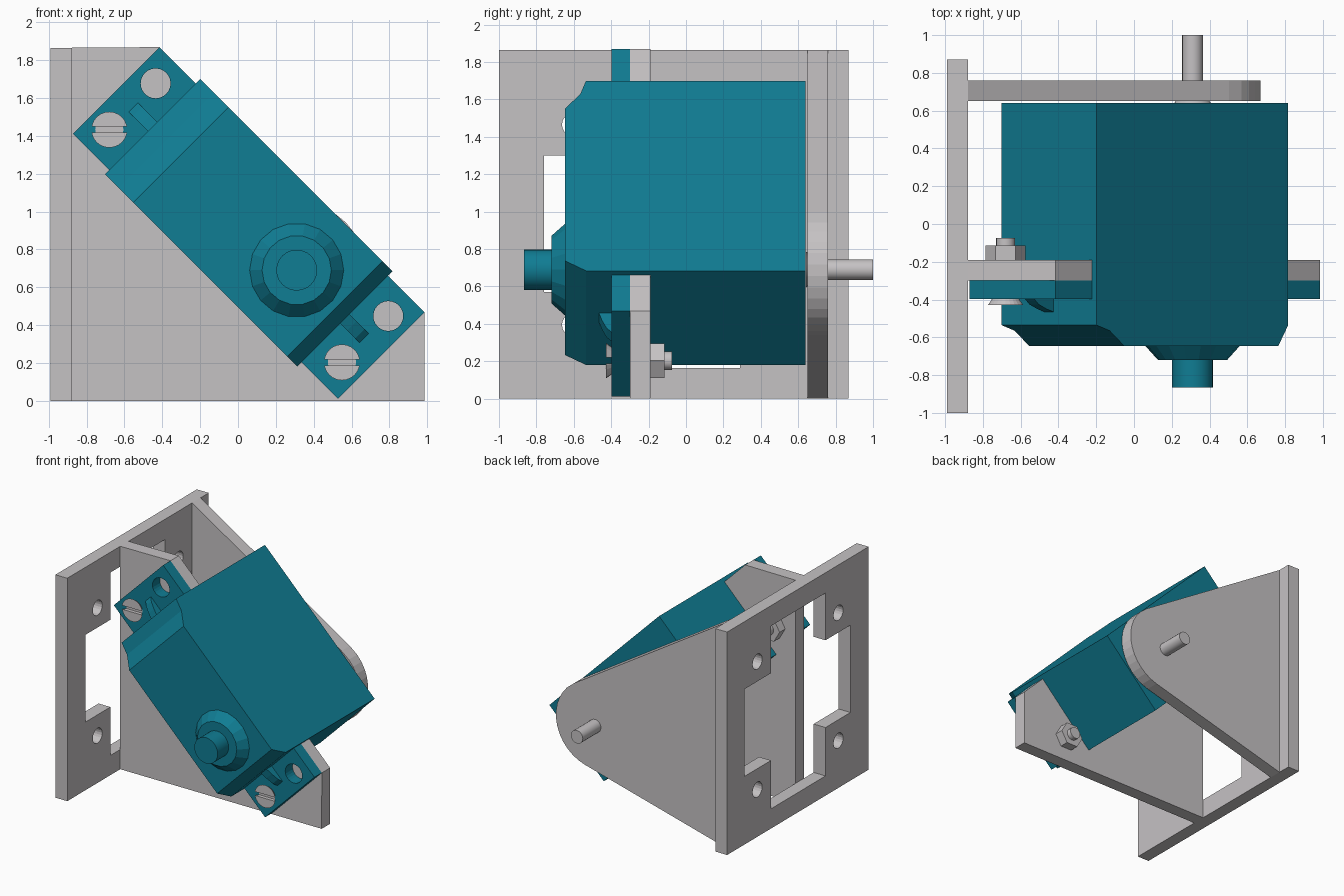
import bpy, bmesh, math
from mathutils import Vector

if "Cube" in bpy.data.objects:
    bpy.data.objects.remove(bpy.data.objects["Cube"])

R = math.sqrt(0.5)
CX, CZ = 0.057, 0.94            # centre of the tilted motor
PIVOT = (0.31, 0.69)            # output axis (x, z)


def material(name, rgb):
    m = bpy.data.materials.new(name)
    m.diffuse_color = (*rgb, 1)
    m.use_nodes = True
    m.node_tree.nodes["Principled BSDF"].inputs["Base Color"].default_value = m.diffuse_color
    return m


teal = material("teal plastic", (0.005, 0.205, 0.295))
grey = material("light grey", (0.56, 0.54, 0.55))


def tilt(u, v, y):
    """Motor coordinates: u along its length, v across it."""
    return Vector((CX + (u + v) * R, y, CZ + (v - u) * R))


def add(name, bm, mat):
    bmesh.ops.recalc_face_normals(bm, faces=bm.faces)
    me = bpy.data.meshes.new(name)
    bm.to_mesh(me)
    bm.free()
    me.materials.append(mat)
    ob = bpy.data.objects.new(name, me)
    bpy.context.collection.objects.link(ob)
    return ob


def loft(name, rings, mat):
    """Solid skinned through rings of equal point count, capped at both ends."""
    bm = bmesh.new()
    vs = [[bm.verts.new(p) for p in ring] for ring in rings]
    n = len(vs[0])
    for a, b in zip(vs, vs[1:]):
        for i in range(n):
            j = (i + 1) % n
            bm.faces.new((a[i], a[j], b[j], b[i]))
    bm.faces.new(vs[0])
    bm.faces.new(vs[-1])
    return add(name, bm, mat)


def plate(name, outline, y0, y1, mat):
    return loft(name, [[(x, y, z) for x, z in outline] for y in (y0, y1)], mat)


def circle(c, r, n, start=0.0):
    return [(c[0] + r * math.cos(start + 2 * math.pi * i / n),
             c[1] + r * math.sin(start + 2 * math.pi * i / n)) for i in range(n)]


def turned(name, c, profile, n, mat, smooth=True):
    """Round part along y from (y, radius) pairs."""
    ob = loft(name, [[(x, y, z) for x, z in circle(c, r, n)] for y, r in profile], mat)
    if smooth:
        bpy.ops.object.select_all(action='DESELECT')
        ob.select_set(True)
        bpy.context.view_layer.objects.active = ob
        bpy.ops.object.shade_smooth_by_angle(angle=math.radians(25))
    return ob


def box(name, lo, hi, mat):
    return plate(name, [(lo[0], lo[2]), (hi[0], lo[2]), (hi[0], hi[2]), (lo[0], hi[2])],
                 lo[1], hi[1], mat)


def cut(ob, cutter):
    mod = ob.modifiers.new("cut", 'BOOLEAN')
    mod.operation, mod.solver, mod.object = 'DIFFERENCE', 'EXACT', cutter
    bpy.context.view_layer.objects.active = ob
    bpy.ops.object.modifier_apply(modifier=mod.name)
    bpy.data.objects.remove(cutter)


def xz(u, v):
    p = tilt(u, v, 0)
    return p.x, p.z


# Base plate with a cross-shaped motor opening and four screw holes
base = box("base_plate", (-0.99, -1.0, 0), (-0.88, 0.87, 1.865), grey)
cut(base, box("cutter", (-1.2, -0.43, 0.165), (-0.7, 0.29, 1.695), grey))
cut(base, box("cutter", (-1.2, -0.76, 0.57), (-0.7, 0.64, 1.30), grey))
for y in (-0.60, 0.47):
    for z in (0.395, 1.465):
        cut(base, loft("cutter", [[(x, a, b) for a, b in circle((y, z), 0.063, 20)]
                                  for x in (-1.2, -0.7)], grey))

# Front bracket, notched to hold the motor body
L, W, EL, EW = 0.718, 0.356, 0.99, 0.323
plate("front_bracket",
      [(-0.88, 0), (0.985, 0), xz(EL, EW), xz(L, EW), xz(L, -W), xz(-L, -W),
       xz(-L, EW), xz(-EL, EW), (-0.88, 1.865)], -0.30, -0.19, grey)

# Rear arm tapering to a rounded pivot end
arm = []
for i in range(13):
    a = math.radians(-75 + i * (75 + 44) / 12)
    arm.append((PIVOT[0] + 0.362 * math.cos(a), PIVOT[1] + 0.362 * math.sin(a)))
# the last point meets the upper sloping edge
dx, dz = PIVOT[0] + 0.88, PIVOT[1] - 1.865
top = math.atan2(dz, dx) + math.asin(0.362 / math.hypot(dx, dz)) + math.pi / 2
arm = [p for i, p in enumerate(arm)
       if math.radians(-75 + i * 119 / 12) < top - 0.03]
arm.append((PIVOT[0] + 0.362 * math.cos(top), PIVOT[1] + 0.362 * math.sin(top)))
plate("rear_arm", [(-0.88, 0)] + arm + [(-0.88, 1.865)], 0.65, 0.76, grey)

# Pivot pin with countersunk head behind the motor
turned("pivot_pin", PIVOT, [(0.641, 0.097), (0.69, 0.055), (1.0, 0.055)], 20, grey)

# Motor body with bevelled front ends
side = [(-L, 0.64), (-L, -0.535), (-L + 0.1, -0.565), (-L + 0.21, -0.647),
        (L - 0.075, -0.647), (L, -0.535), (L, 0.64)]
loft("motor_body", [[tilt(u, v, y) for u, y in side] for v in (-W, W)], teal)

# Output boss and shaft
turned("output_boss", PIVOT, [(-0.64, 0.255), (-0.72, 0.183)], 18, teal, False)
turned("output_shaft", PIVOT, [(-0.71, 0.108), (-0.865, 0.108)], 24, teal)

# Mounting ears, ribs and fasteners at each end
for s, end in ((-1, "upper"), (1, "lower")):
    ear = plate(end + "_ear", [xz(s * 0.70, -EW), xz(s * EL, -EW), xz(s * EL, EW),
                               xz(s * 0.70, EW)], -0.397, -0.30, teal)
    hole, screw = xz(s * 0.869, 0.173), xz(s * 0.869, -0.173)
    cut(ear, plate("cutter", circle(hole, 0.079, 24), -0.5, -0.2, teal))

    rib = [(s * 0.70, -0.39), (s * 0.70, -0.47), (s * 0.77, -0.45),
           (s * 0.83, -0.425), (s * 0.87, -0.39)]
    loft(end + "_ear_rib", [[tilt(u, v, y) for u, y in rib]
                            for v in (-0.035, 0.035)], teal)

    x, z = screw
    head = turned(end + "_screw_head", screw, [(-0.428, 0.095), (-0.39, 0.068)], 24, grey, False)
    cut(head, box("cutter", (x - 0.2, -0.5, z - 0.016), (x + 0.2, -0.399, z + 0.016), grey))
    turned(end + "_screw_shank", screw, [(-0.2, 0.05), (-0.075, 0.05)], 20, grey)
    turned(end + "_nut", screw, [(-0.192, 0.106), (-0.115, 0.106)], 6, grey, False)
